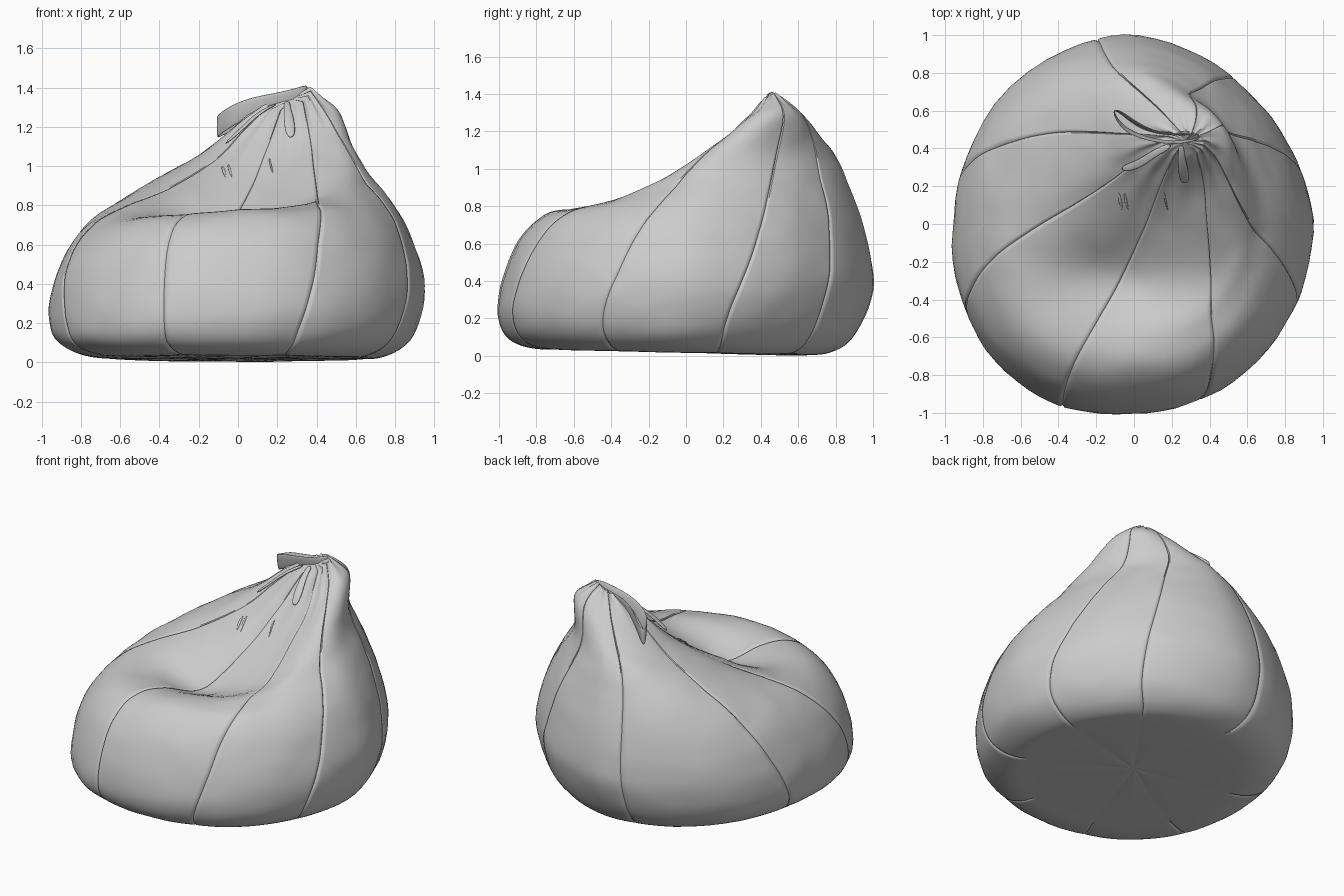
import bpy, bmesh, math
from mathutils import Vector, noise
from mathutils.bvhtree import BVHTree

cube = bpy.data.objects.get("Cube")
if cube:
    bpy.data.objects.remove(cube)

fabric = bpy.data.materials.new("grey_fabric")
fabric.use_nodes = True
grey = (0.6, 0.6, 0.6, 1)
fabric.diffuse_color = grey
fabric.node_tree.nodes["Principled BSDF"].inputs["Base Color"].default_value = grey

# Body rings from floor to neck: x left, x right, y front, y back, then z at each
RINGS = [
    (-.05, .05, -.05, .05, .02, .02, .02, .02),
    (-.55, .55, -.62, .6, .02, .02, .035, .005),
    (-.77, .74, -.83, .8, .035, .03, .045, .03),
    (-.91, .88, -.95, .915, .11, .12, .1, .13),
    (-.95, .94, -1, .99, .23, .28, .22, .32),
    (-.935, .94, -.975, .99, .4, .45, .41, .5),
    (-.86, .87, -.89, .94, .575, .66, .62, .73),
    (-.73, .77, -.76, .86, .73, .84, .75, .93),
    (-.55, .65, -.6, .79, .84, .98, .785, 1.08),
    (-.33, .57, -.36, .7, .935, 1.11, .77, 1.18),
    (-.12, .5, -.06, .61, 1.06, 1.22, .88, 1.27),
    (.03, .44, .2, .54, 1.2, 1.3, 1.08, 1.345),
    (.16, .37, .37, .49, 1.31, 1.385, 1.29, 1.385),
]
# Seam directions in degrees, near the floor and near the neck
SEAMS = [(14, 40), (52, 66), (102, 100), (168, 143), (209, 188), (248, 244), (290, 309), (333, 352)]
STEPS = 6
ACROSS = [0, .015, .04, .09, .18, .28, .39, .5, .61, .72, .82, .91, .96, .985]


def ramp(t, start, end):
    """Soft step from 0 to 1."""
    f = max(0, min(1, (t - start) / (end - start)))
    return f * f * (3 - 2 * f)


def spline(points, t):
    """Catmull-Rom value at t along a list of tuples."""
    i = min(int(t), len(points) - 2)
    u = t - i
    a, b, c, d = (points[max(0, min(len(points) - 1, i + k))] for k in (-1, 0, 1, 2))
    return [q + u / 2 * (r - p + u * (2 * p - 5 * q + 4 * r - s + u * (3 * (q - r) + s - p)))
            for p, q, r, s in zip(a, b, c, d)]


def gore_angle(t, gore, u):
    """Direction at fraction u across a gore, twisting with height."""
    twist = ramp(t, 3, 9.5)
    start, end = (low + (high - low) * twist
                  for low, high in (SEAMS[gore], SEAMS[(gore + 1) % len(SEAMS)]))
    return math.radians(start + (end - start) % 360 * u)


def body_point(t, angle):
    xl, xr, yf, yb, zl, zr, zf, zb = spline(RINGS, t)
    c, s = math.cos(angle), math.sin(angle)
    x = (xl + xr + (xr - xl) * c) / 2
    y = (yf + yb + (yb - yf) * s) / 2
    z = (zl + zr + zf + zb) / 4 + (zr - zl) / 2 * c + (zb - zf) / 2 * s
    z += (zl + zr - zf - zb) / 4 * math.cos(2 * angle)
    # diagonal swell: slimmer low at the back, fuller at the front and under the neck
    lean = math.sin(2 * angle)
    if lean < 0:
        z += .03 * lean * ramp(t, 6, 8) * (1 - ramp(t, 8.5, 11))
    else:
        if c > 0:
            swell = -.05 * ramp(t, 0, 3) + .1 * ramp(t, 7.5, 10) - .05 * ramp(t, 10, 12)
        else:
            swell = .055 * ramp(t, 0, 3) * (1 - ramp(t, 6.5, 9))
        x += swell * lean * c
        y += swell * lean * s
    # seat hollow behind the front lip
    if t > 6:
        z -= .08 * math.exp(-((x + .1) / .38) ** 2 - ((y + .29) / .19) ** 2)
    return Vector((x, y, z))


def finish(name, bm, angle=60):
    bmesh.ops.recalc_face_normals(bm, faces=bm.faces)
    mesh = bpy.data.meshes.new(name)
    bm.to_mesh(mesh)
    bm.free()
    mesh.materials.append(fabric)
    ob = bpy.data.objects.new(name, mesh)
    bpy.context.collection.objects.link(ob)
    bpy.ops.object.select_all(action="DESELECT")
    ob.select_set(True)
    bpy.context.view_layer.objects.active = ob
    bpy.ops.object.shade_smooth_by_angle(angle=math.radians(angle))
    return ob


# Body skin, with stitched grooves between the gores and soft fabric lumps
bm = bmesh.new()
rows, relief = [], {}
last = (len(RINGS) - 1) * STEPS
for j in range(last + 1):
    t = j / STEPS
    row = []
    for gore in range(len(SEAMS)):
        for u in ACROSS:
            v = bm.verts.new(body_point(t, gore_angle(t, gore, u)))
            depth = .003 * math.sin(math.pi * u)
            if t > 1.4 and u == 0:
                depth -= .01 - .006 * ramp(t, 9, 11)
            # gathered pleats near the neck
            depth += .006 * ramp(t, 9.5, 12) * math.cos(u * math.tau * 2)
            relief[v] = depth
            row.append(v)
    rows.append(row)
n = len(rows[0])
for low, high in zip(rows, rows[1:]):
    for i in range(n):
        k = (i + 1) % n
        bm.faces.new((low[i], low[k], high[k], high[i]))
for row, offset in ((rows[0], 0), (rows[-1], -.01)):
    centre = sum((v.co for v in row), Vector()) / n
    pole = bm.verts.new(centre + Vector((0, 0, offset)))
    for i in range(n):
        bm.faces.new((row[i], row[(i + 1) % n], pole))
bmesh.ops.recalc_face_normals(bm, faces=bm.faces)
bm.normal_update()
moves = {}
for v, depth in relief.items():
    lumps = .008 * noise.noise(v.co * 4) + .004 * noise.noise(v.co * 9)
    moves[v] = v.normal * (depth + lumps * ramp(v.co.z, 0, .15))
for v, move in moves.items():
    v.co += move
    v.co.z = max(v.co.z, 0)
tree = BVHTree.FromBMesh(bm)
finish("beanbag_body", bm)


def ribbon(name, lower, upper, thickness, closed=False):
    """Thin cloth strip between two edge lines."""
    bm = bmesh.new()
    a = [bm.verts.new(p) for p in lower]
    b = [bm.verts.new(p) for p in upper]
    for i in range(len(a) if closed else len(a) - 1):
        k = (i + 1) % len(a)
        bm.faces.new((a[i], a[k], b[k], b[i]))
    ob = finish(name, bm)
    solid = ob.modifiers.new("cloth", "SOLIDIFY")
    solid.thickness, solid.offset = thickness, 0
    sub = ob.modifiers.new("soft", "SUBSURF")
    sub.levels = sub.render_levels = 2


# Gathered collar: a flattened loop, each entry is x, y, bottom z, top z, half gap
COLLAR = [(.35, .46, 1.33, 1.415, .012), (.26, .45, 1.31, 1.385, .022),
          (.14, .455, 1.28, 1.365, .02), (.04, .485, 1.23, 1.34, .022),
          (-.04, .53, 1.18, 1.3, .027), (-.105, .6, 1.14, 1.255, .012)]
lower, upper = [], []
for side, part in ((-1, COLLAR), (1, COLLAR[::-1])):
    for x, y, bottom, top, gap in part:
        lower.append((x + gap * side * .6, y + gap * side * .5, bottom))
        upper.append((x + gap * side * .8, y + gap * side * 1.3, top))
ribbon("gathered_collar", lower, upper, .012, closed=True)


def lay_strip(name, path, widths, lift, thickness):
    """Strip following the top of the body along an x, y path."""
    left, right = [], []
    for i, (x, y) in enumerate(path):
        p, q = path[max(i - 1, 0)], path[min(i + 1, len(path) - 1)]
        side = Vector((p[1] - q[1], q[0] - p[0], 0)).normalized() * widths[i]
        hit = tree.ray_cast(Vector((x, y, 3)), Vector((0, 0, -1)))[0]
        base = hit + Vector((0, 0, lift[i]))
        left.append(base + side)
        right.append(base - side)
    ribbon(name, left, right, thickness)


# Drawstring ends and small tucks on the backrest
lay_strip("drawstring_front", [(.25, .42), (.25, .36), (.26, .29), (.27, .21)],
          [.018, .018, .03, .028], [.01, .03, .04, .03], .014)
lay_strip("drawstring_side", [(.2, .42), (.1, .37), (.02, .31), (-.07, .29)],
          [.02, .02, .025, .02], [.01, .04, .045, .02], .014)
for name, x, size in (("tuck_left", -.08, .012), ("tuck_middle", -.05, .01), ("tuck_right", .16, .007)):
    lay_strip(name, [(x, .17), (x + .005, .12), (x + .02, .07)],
              [.002, size, .002], [0, .01, 0], .006)
